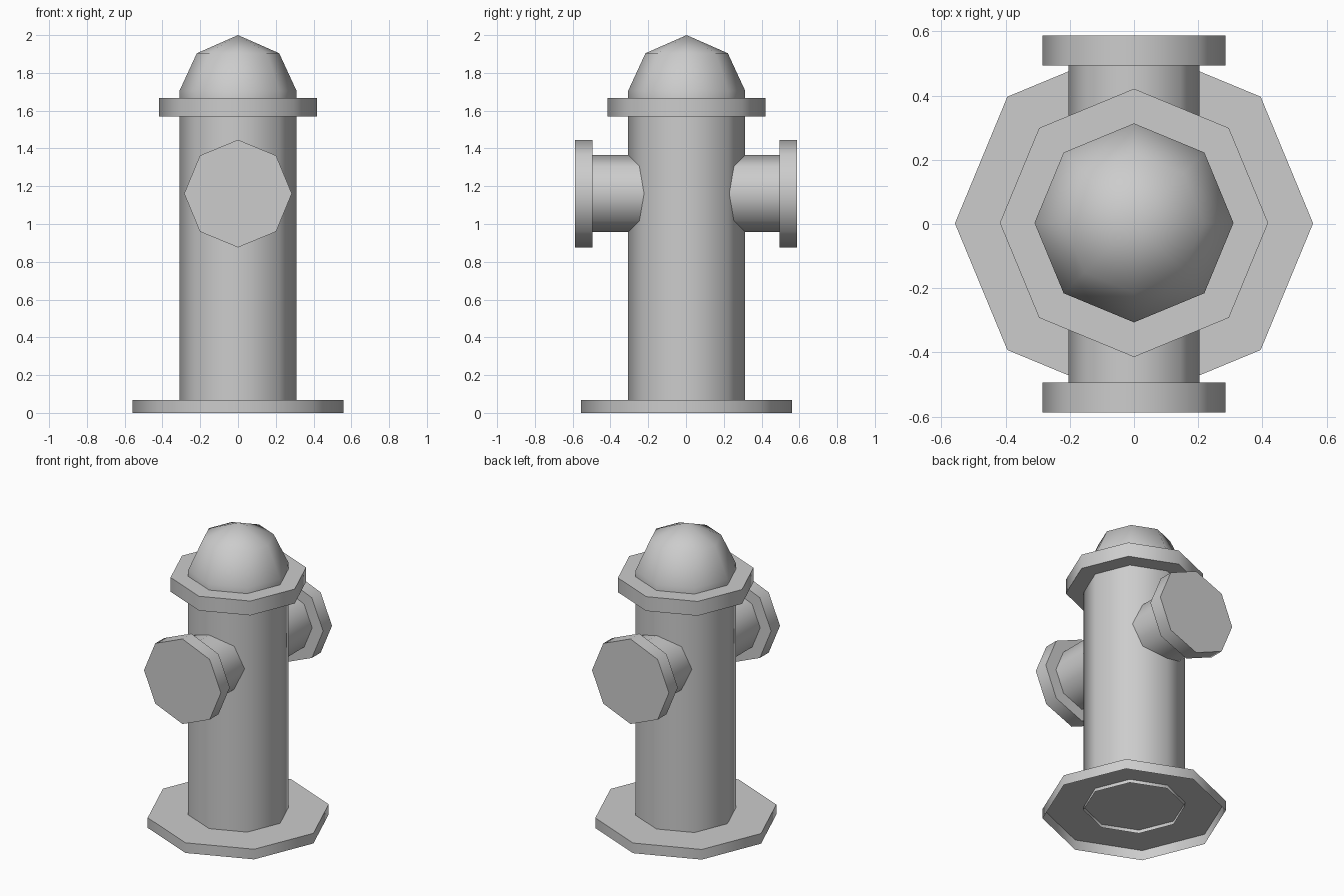
import bpy
import bmesh
from math import cos, sin, pi, radians
from mathutils import Matrix

SIDES = 8

cube = bpy.data.objects.get("Cube")
if cube:
    bpy.data.objects.remove(cube, do_unlink=True)

# Single plain grey material
grey = bpy.data.materials.new("plain_grey")
grey.use_nodes = True
grey.diffuse_color = (0.604, 0.604, 0.604, 1)
grey.node_tree.nodes["Principled BSDF"].inputs["Base Color"].default_value = grey.diffuse_color


def lathe(name, profile, matrix, open_bottom=False):
    """Turn a rising (radius, height) profile into an eight-sided part,
    capped on top and, unless open, underneath."""
    bm = bmesh.new()
    loops = [[bm.verts.new((r * cos(2 * pi * i / SIDES), r * sin(2 * pi * i / SIDES), z))
              for i in range(SIDES)] for r, z in profile]
    for low, high in zip(loops, loops[1:]):
        for i in range(SIDES):
            j = (i + 1) % SIDES
            bm.faces.new((low[i], low[j], high[j], high[i]))
    if not open_bottom:
        bm.faces.new(loops[0][::-1])
    if profile[-1][0] > 0:
        bm.faces.new(loops[-1])
    bmesh.ops.remove_doubles(bm, verts=bm.verts, dist=1e-5)
    bm.transform(matrix)
    mesh = bpy.data.meshes.new(name)
    bm.to_mesh(mesh)
    bm.free()
    mesh.materials.append(grey)
    obj = bpy.data.objects.new(name, mesh)
    bpy.context.collection.objects.link(obj)
    bpy.ops.object.select_all(action="DESELECT")
    obj.select_set(True)
    bpy.context.view_layer.objects.active = obj
    bpy.ops.object.shade_smooth_by_angle(angle=radians(60))


# Upright parts sit a touch behind the centre
upright = Matrix.Translation((0, 0.0035, 0))

# Foot plate, a shell that is hollow underneath
lathe("base_plate", [(0.558, 0), (0.558, 0.068)],
      Matrix.Translation((0, 0.002, 0)), open_bottom=True)

# Open barrel whose rim pokes through the plate, and the collar under the dome
lathe("barrel", [(0.31, 0.045), (0.31, 1.6)], upright, open_bottom=True)
lathe("collar", [(0.418, 1.57), (0.418, 1.666)], upright)

# Domed top: short straight rim, one bend, pointed crown
lathe("dome", [(0.31, 1.65), (0.31, 1.705), (0.218, 1.904), (0, 2.0)], upright)

# Hose outlets on the front and back
for side, turn in (("front", pi / 2), ("back", -pi / 2)):
    place = Matrix.Translation((0, 0, 1.161)) @ Matrix.Rotation(turn, 4, "X")
    lathe(side + "_outlet_pipe", [(0.204, 0.15), (0.204, 0.51)], place)
    lathe(side + "_outlet_cap", [(0.285, 0.494), (0.285, 0.588)], place)
